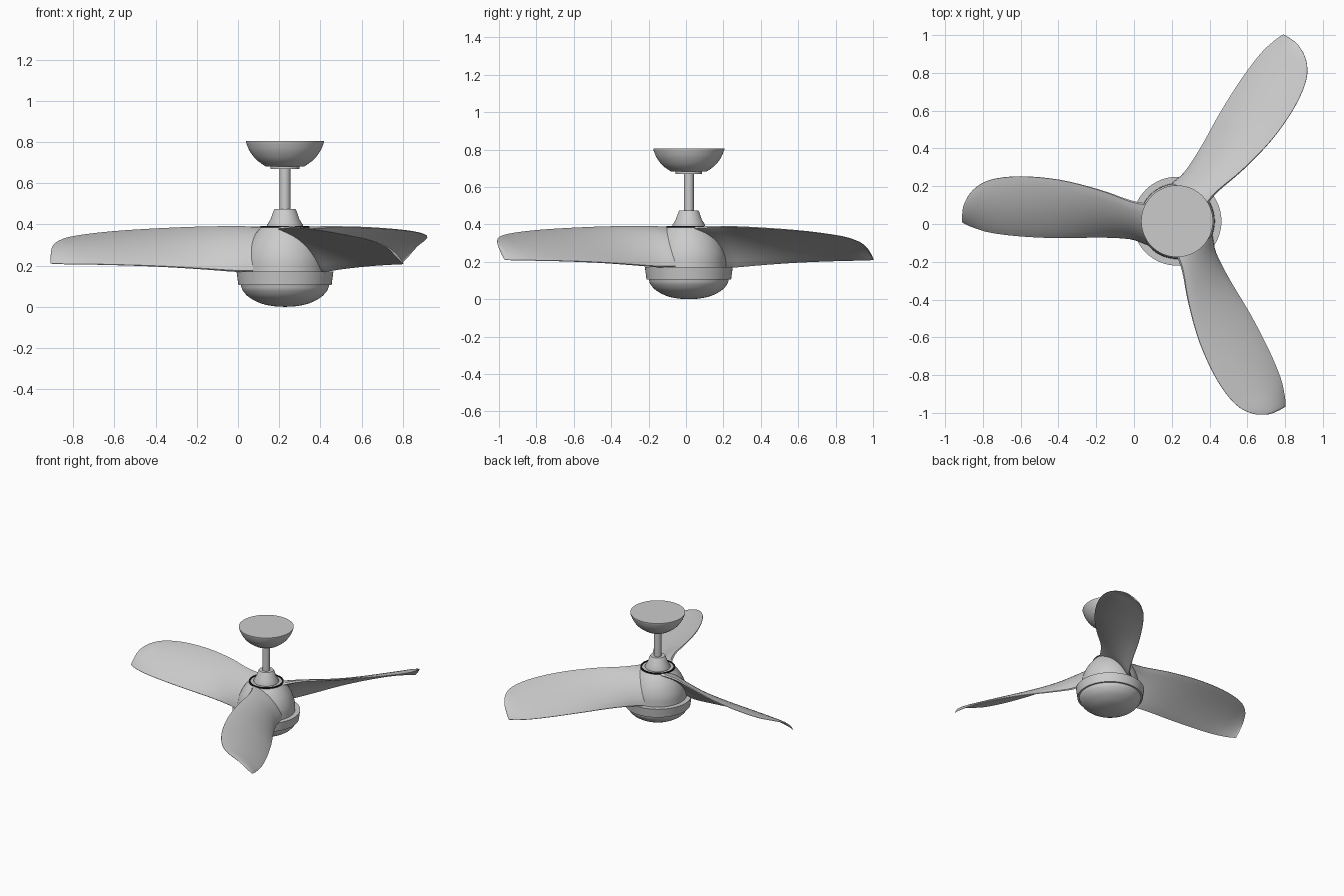
import bpy, bmesh, math
from mathutils import Matrix, Vector

cube = bpy.data.objects.get("Cube")
if cube:
    bpy.data.objects.remove(cube, do_unlink=True)

CENTRE = Vector((0.228, 0.015, 0))


def material(name, value):
    m = bpy.data.materials.new(name)
    m.use_nodes = True
    colour = (value, value, value, 1)
    m.diffuse_color = colour
    m.node_tree.nodes["Principled BSDF"].inputs["Base Color"].default_value = colour
    return m


GREY = material("satin grey", 0.6)
BLACK = material("black", 0.01)


def finish(bm, name, mat, angle=35):
    bmesh.ops.remove_doubles(bm, verts=bm.verts, dist=0.0002)
    bmesh.ops.recalc_face_normals(bm, faces=bm.faces)
    mesh = bpy.data.meshes.new(name)
    bm.to_mesh(mesh)
    bm.free()
    mesh.materials.append(mat)
    ob = bpy.data.objects.new(name, mesh)
    bpy.context.collection.objects.link(ob)
    bpy.ops.object.select_all(action="DESELECT")
    ob.select_set(True)
    bpy.context.view_layer.objects.active = ob
    bpy.ops.object.shade_smooth_by_angle(angle=math.radians(angle))
    return ob


def smooth_rows(rows, steps):
    """Catmull-Rom interpolation through rows of values."""
    rows = [Vector(r) for r in rows]
    out = []
    for i in range(len(rows) - 1):
        b, c = rows[i], rows[i + 1]
        a = rows[i - 1] if i else b * 2 - c
        d = rows[i + 2] if i + 2 < len(rows) else c * 2 - b
        for k in range(steps):
            t = k / steps
            out.append(b + (c - a) * (t / 2) + (a * 2 - b * 5 + c * 4 - d) * (t * t / 2)
                       + (b * 3 - a - c * 3 + d) * (t ** 3 / 2))
    return out + [rows[-1]]


def lathe(name, profile, mat=GREY, segments=64):
    """Turn a (radius, height) profile round the fan axis."""
    bm = bmesh.new()
    verts = [bm.verts.new(CENTRE + Vector((r, 0, z))) for r, z in profile]
    edges = [bm.edges.new(pair) for pair in zip(verts, verts[1:])]
    bmesh.ops.spin(bm, geom=verts + edges, cent=CENTRE, axis=(0, 0, 1),
                   angle=math.tau, steps=segments, use_merge=False)
    return finish(bm, name, mat)


# Ceiling mount and rod
bowl = smooth_rows([(0.19, 0.8), (0.172, 0.757), (0.14, 0.715), (0.095, 0.682)], 4)
lathe("ceiling_canopy", [(0, 0.805), (0.19, 0.805)] + [tuple(p) for p in bowl] + [(0, 0.682)])
lathe("canopy_collar", [(0, 0.683), (0.07, 0.683), (0.07, 0.67), (0, 0.67)])
lathe("down_rod", [(0, 0.675), (0.027, 0.675), (0.027, 0.46), (0, 0.46)], segments=32)
lathe("rod_cone", [(0, 0.475), (0.05, 0.475), (0.055, 0.468), (0.07, 0.425),
                   (0.087, 0.397), (0.087, 0.388), (0, 0.388)])

# Motor hub with a thin dark seam round its top
body = smooth_rows([(0.118, 0.385), (0.15, 0.345), (0.178, 0.295), (0.196, 0.235), (0.2, 0.17)], 5)
lathe("motor_hub", [(0, 0.388), (0.114, 0.388)] + [tuple(p) for p in body] + [(0, 0.17)])
lathe("hub_seam", [(0.109, 0.386), (0.109, 0.392), (0.12, 0.392), (0.12, 0.384), (0.109, 0.386)], BLACK)

# Lower trim ring and lamp bowl
lathe("trim_ring", [(0, 0.172), (0.235, 0.172), (0.226, 0.105), (0, 0.105)])
lamp = smooth_rows([(0.214, 0.106), (0.205, 0.08), (0.175, 0.047), (0.12, 0.018), (0.06, 0.004), (0, 0)], 4)
lathe("lamp_bowl", [tuple(p) for p in lamp])

# Blade stations: distance out, high edge side, low edge side, high z, low z, camber, thickness
STATIONS = [
    (0.08, 0.085, -0.14, 0.383, 0.172, 0.04, 0.045),
    (0.16, 0.09, -0.12, 0.386, 0.172, 0.035, 0.042),
    (0.25, 0.108, -0.092, 0.388, 0.174, 0.028, 0.034),
    (0.41, 0.165, -0.085, 0.387, 0.185, 0.022, 0.022),
    (0.62, 0.218, -0.089, 0.379, 0.197, 0.02, 0.016),
    (0.83, 0.237, -0.08, 0.366, 0.204, 0.02, 0.012),
    (0.99, 0.218, -0.06, 0.348, 0.207, 0.02, 0.01),
    (1.08, 0.165, -0.033, 0.328, 0.208, 0.018, 0.009),
    (1.128, 0.09, -0.012, 0.294, 0.21, 0.008, 0.008),
    (1.138, 0.03, -0.004, 0.24, 0.21, 0.002, 0.006),
]
ACROSS = 14


def blade_section(row):
    """Closed loop: upper skin from low to high edge, then back underneath."""
    u, v_hi, v_lo, z_hi, z_lo, camber, thick = row
    normal = Vector((0, z_lo - z_hi, v_hi - v_lo)).normalized()
    upper, lower = [], []
    for i in range(ACROSS + 1):
        t = i / ACROSS
        hump = 4 * t * (1 - t)
        p = Vector((-u, v_lo + (v_hi - v_lo) * t, z_lo + (z_hi - z_lo) * t))
        p += normal * camber * hump
        half = normal * thick * (0.15 + 0.35 * math.sqrt(hump))
        upper.append(p + half)
        lower.append(p - half)
    return upper + lower[::-1]


def blade(name, angle):
    bm = bmesh.new()
    place = Matrix.Translation(CENTRE) @ Matrix.Rotation(angle, 4, "Z")
    loops = [[bm.verts.new(place @ p) for p in blade_section(row)]
             for row in smooth_rows(STATIONS, 4)]
    count = len(loops[0])
    for a, b in zip(loops, loops[1:]):
        for i in range(count):
            j = (i + 1) % count
            bm.faces.new((a[i], a[j], b[j], b[i]))
    for end in (loops[0], loops[-1]):
        bm.faces.new(end)
    return finish(bm, name, GREY, 50)


for name, turn in (("right_blade", 0), ("back_left_blade", -1), ("front_left_blade", 1)):
    blade(name, turn * math.tau / 3)
